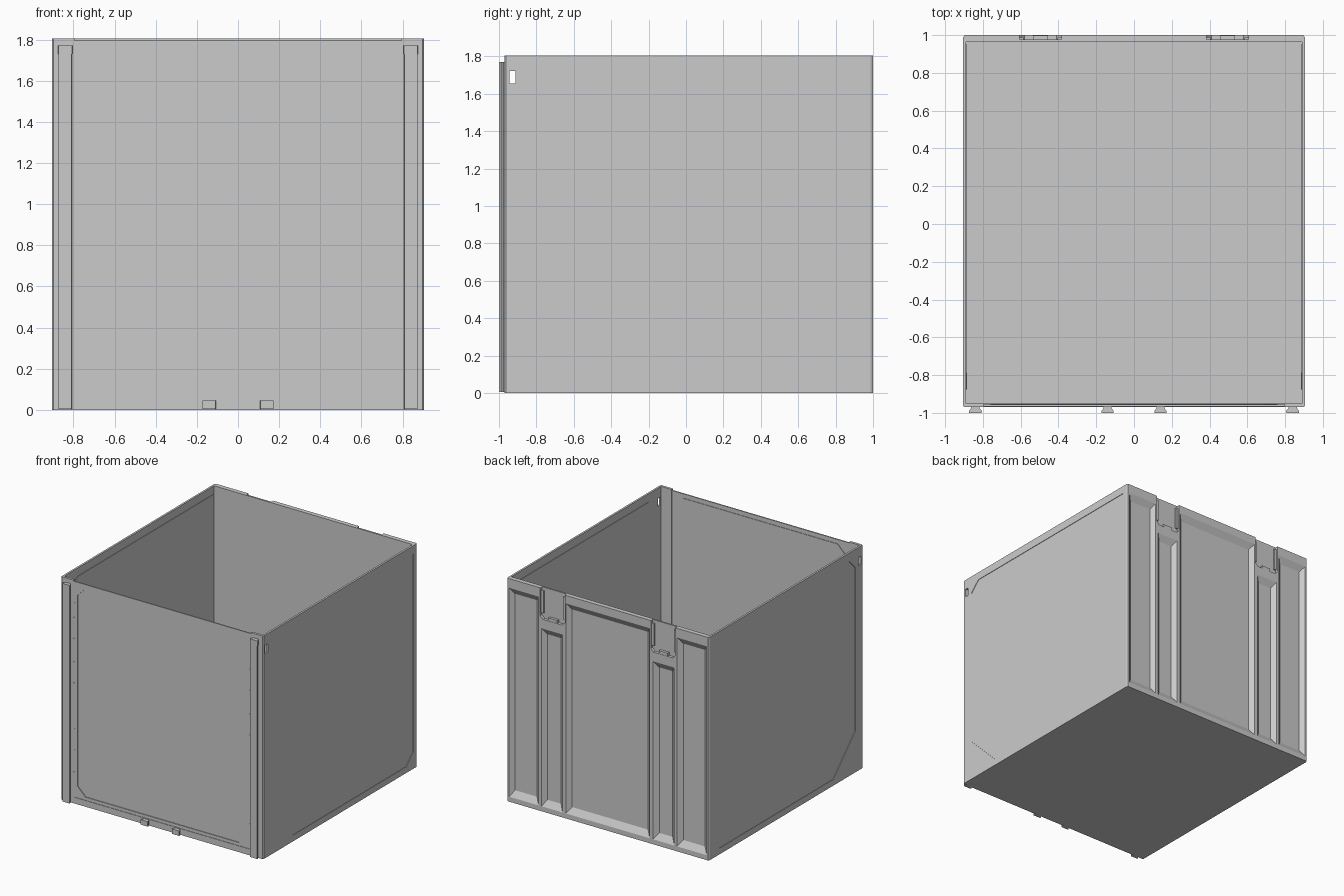
import bpy, bmesh

if "Cube" in bpy.data.objects:
    bpy.data.objects.remove(bpy.data.objects["Cube"])


def loft(name, ring_a, ring_b):
    """Closed solid between two rings with the same number of points."""
    bm = bmesh.new()
    a = [bm.verts.new(p) for p in ring_a]
    b = [bm.verts.new(p) for p in ring_b]
    n = len(a)
    bm.faces.new(a)
    bm.faces.new(b)
    for i in range(n):
        j = (i + 1) % n
        bm.faces.new((a[i], a[j], b[j], b[i]))
    bmesh.ops.recalc_face_normals(bm, faces=bm.faces)
    me = bpy.data.meshes.new(name)
    bm.to_mesh(me)
    bm.free()
    ob = bpy.data.objects.new(name, me)
    bpy.context.collection.objects.link(ob)
    return ob


def place(pts, axis, d):
    if axis == 'x':
        return [(d, u, v) for u, v in pts]
    if axis == 'y':
        return [(u, d, v) for u, v in pts]
    return [(u, v, d) for u, v in pts]


def prism(name, pts, axis, d0, d1):
    return loft(name, place(pts, axis, d0), place(pts, axis, d1))


def rect(u0, u1, v0, v1):
    return [(u0, v0), (u1, v0), (u1, v1), (u0, v1)]


def box(name, x0, x1, y0, y1, z0, z1):
    return prism(name, rect(x0, x1, y0, y1), 'z', z0, z1)


def cut(ob, cutter):
    """Apply a boolean difference and discard the cutter."""
    cutter.hide_render = True
    m = ob.modifiers.new("cut", 'BOOLEAN')
    m.operation = 'DIFFERENCE'
    m.solver = 'EXACT'
    m.object = cutter
    dg = bpy.context.evaluated_depsgraph_get()
    me = bpy.data.meshes.new_from_object(ob.evaluated_get(dg))
    ob.modifiers.clear()
    ob.data = me
    bpy.data.objects.remove(cutter)


H = 1.805

# floor
box("floor", -0.9, 0.9, -0.965, 0.985, 0, 0.02)

# side walls: frame with an inset chamfered panel and a hand slot
side_outline = [(-0.59, 0.05), (0.86, 0.05), (0.95, 0.14), (0.95, 1.74),
                (-0.79, 1.74), (-0.875, 1.655), (-0.875, 0.335)]
for s, side in ((1, "right"), (-1, "left")):
    wall = prism(side + "_wall", rect(-0.952, 0.97, 0, H), 'x', s * 0.889, s * 0.905)
    cut(wall, prism("cutter", side_outline, 'x', s * 0.8, s * 1.0))
    cut(wall, prism("cutter", rect(-0.945, -0.912, 1.655, 1.722), 'x', s * 0.8, s * 1.0))
    prism(side + "_panel", side_outline, 'x', s * 0.885, s * 0.901)

# back wall with chamfered corners
back = prism("back_wall", [(-0.905, 0.963), (0.905, 0.963), (0.905, 0.987),
                           (0.898, 1), (-0.898, 1), (-0.905, 0.987)], 'z', 0, H)

# vertical sloped pockets in the back wall
D, SLOPE_X, SLOPE_Z = 0.03, 0.035, 0.05
pockets = [(-0.375, 0.375, 1.74)]
for s in (1, -1):
    for x0, x1, top in ((0.62, 0.885, 1.73), (0.405, 0.595, 1.48)):
        pockets.append((min(s * x0, s * x1), max(s * x0, s * x1), top))
for x0, x1, top in pockets:
    k = 0.01 / D
    outer = rect(x0 - k * SLOPE_X, x1 + k * SLOPE_X, 0.04 - k * SLOPE_Z, top + k * SLOPE_Z)
    inner = rect(x0 + SLOPE_X, x1 - SLOPE_X, 0.04 + SLOPE_Z, top - SLOPE_Z)
    cut(back, loft("cutter", place(outer, 'y', 1.01), place(inner, 'y', 1 - D)))

# latch notches at the top of the back wall
for s in (1, -1):
    c = s * 0.495
    notch = [(c - 0.11, 1.9), (c - 0.11, 1.58), (c - 0.085, 1.555),
             (c + 0.085, 1.555), (c + 0.11, 1.58), (c + 0.11, 1.9)]
    cut(back, prism("cutter", notch, 'y', 0.977, 1.1))
    box("latch_lip", c - 0.04, c + 0.04, 0.975, 0.998, 1.55, 1.58)
    for t in (1, -1):
        e = c + t * 0.1
        box("latch_guide", e - 0.011, e + 0.011, 0.975, 0.988, 1.6, 1.78)

# front posts with dovetail rails
for s, side in ((1, "right"), (-1, "left")):
    prism(side + "_front_post", [(s * x, y) for x, y in (
        (0.795, -0.95), (0.795, -0.97), (0.897, -0.97), (0.905, -0.962), (0.905, -0.95))], 'z', 0, H)

    def dovetail(name, c, half, z0, z1):
        pts = [(-half * 0.62, -0.965), (-half * 0.62, -0.975), (-half, -0.99), (-half * 0.95, -1),
               (half * 0.95, -1), (half, -0.99), (half * 0.62, -0.975), (half * 0.62, -0.965)]
        return prism(name, [(c + x, y) for x, y in pts], 'z', z0, z1)

    dovetail(side + "_rail", s * 0.84, 0.033, 0.005, 1.73)
    dovetail(side + "_rail_cap", s * 0.84, 0.035, 1.73, 1.77)
    dovetail(side + "_front_foot", s * 0.14, 0.033, 0.005, 0.045)
    # small pins beside the door
    for z in (0.25, 0.43, 0.6, 0.97, 1.14, 1.33, 1.5, 1.62):
        box("door_pin", s * 0.787 - 0.006, s * 0.787 + 0.006, -0.97, -0.96, z - 0.005, z + 0.005)

# front sill and door with inset chamfered panel
box("front_sill", -0.8, 0.8, -0.97, -0.95, 0, 0.05)


def octagon(w, z0, z1, c):
    return [(-w + c, z0), (w - c, z0), (w, z0 + c), (w, z1 - c),
            (w - c, z1), (-w + c, z1), (-w, z1 - c), (-w, z0 + c)]


door = prism("front_door_frame", rect(-0.797, 0.797, 0.05, 1.795), 'y', -0.966, -0.956)
cut(door, prism("cutter", octagon(0.76, 0.075, 1.76, 0.07), 'y', -1.1, -0.8))
loft("front_door_panel", place(octagon(0.76, 0.075, 1.76, 0.07), 'y', -0.952),
     place(octagon(0.76, 0.075, 1.76, 0.07), 'y', -0.960))
